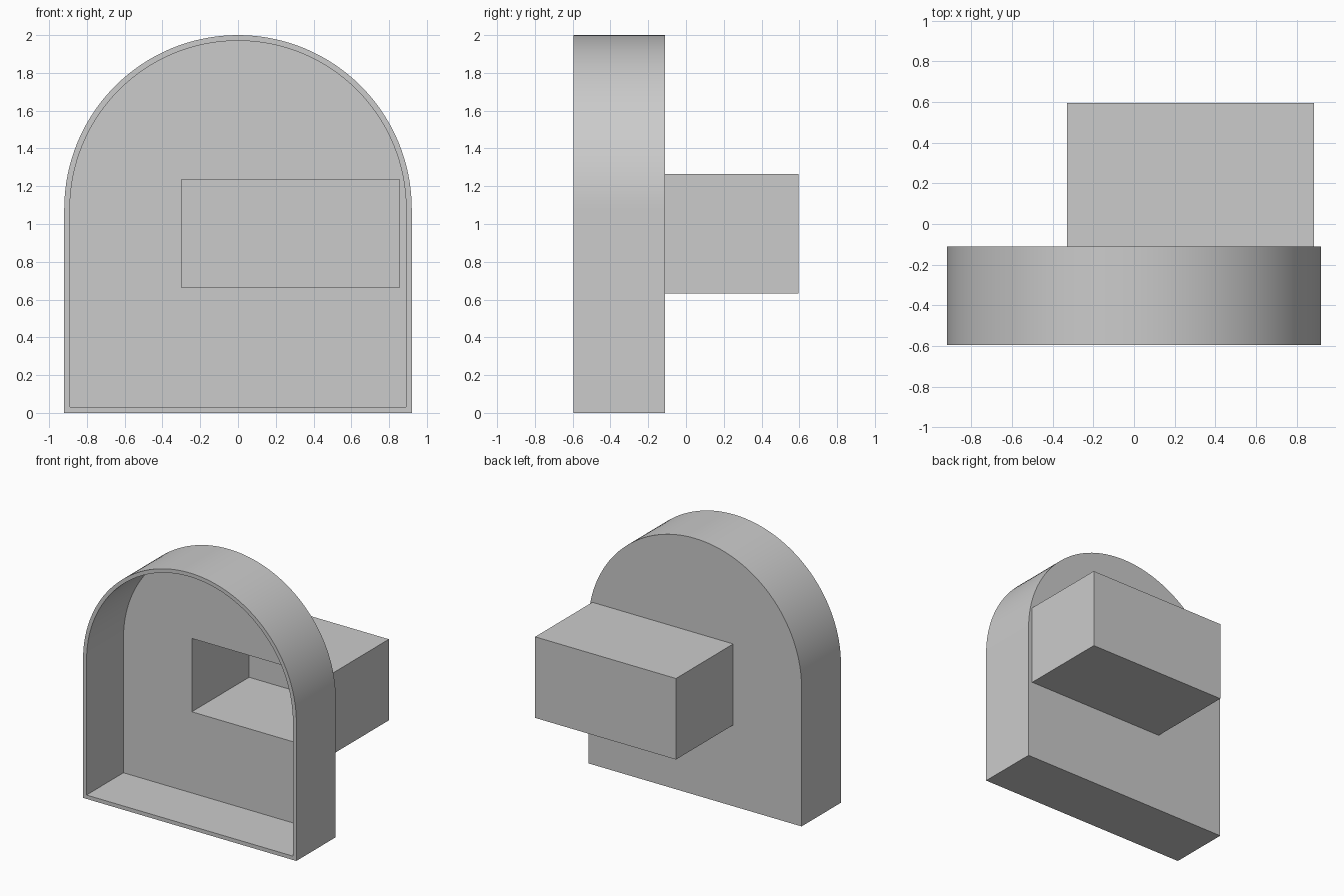
import bpy, bmesh, math

cube = bpy.data.objects.get("Cube")
if cube:
    bpy.data.objects.remove(cube, do_unlink=True)

WALL = 0.03
FRONT, BACK, REAR = -0.595, -0.11, 0.595
HALF, SPRING = 0.92, 1.08

grey = bpy.data.materials.new("light_grey")
grey.use_nodes = True
grey.diffuse_color = (0.6, 0.6, 0.6, 1)
grey.node_tree.nodes["Principled BSDF"].inputs["Base Color"].default_value = (0.6, 0.6, 0.6, 1)


def prism(name, outline, y0, y1):
    """Extrude an x-z outline from y0 to y1."""
    bm = bmesh.new()
    face = bm.faces.new([bm.verts.new((x, y0, z)) for x, z in outline])
    moved = bmesh.ops.extrude_face_region(bm, geom=[face])["geom"]
    verts = [g for g in moved if isinstance(g, bmesh.types.BMVert)]
    bmesh.ops.translate(bm, verts=verts, vec=(0, y1 - y0, 0))
    bmesh.ops.recalc_face_normals(bm, faces=bm.faces)
    mesh = bpy.data.meshes.new(name)
    bm.to_mesh(mesh)
    bm.free()
    mesh.materials.append(grey)
    obj = bpy.data.objects.new(name, mesh)
    bpy.context.collection.objects.link(obj)
    return obj


def arch(inset, steps=64):
    r = HALF - inset
    curve = [(r * math.cos(math.pi * i / steps), SPRING + r * math.sin(math.pi * i / steps))
             for i in range(steps + 1)]
    return [(r, inset)] + curve + [(-r, inset)]


def rectangle(inset):
    x0, x1, z0, z1 = -0.33 + inset, 0.885 - inset, 0.633 + inset, 1.265 - inset
    return [(x0, z0), (x1, z0), (x1, z1), (x0, z1)]


def combine(target, tool, operation):
    mod = target.modifiers.new(operation.lower(), "BOOLEAN")
    mod.operation, mod.solver, mod.object = operation, "EXACT", tool
    tool.hide_render = True
    bpy.ops.object.select_all(action="DESELECT")
    bpy.context.view_layer.objects.active = target
    target.select_set(True)
    bpy.ops.object.modifier_apply(modifier=mod.name)
    bpy.data.objects.remove(tool, do_unlink=True)


# Arched tray with a rear box, hollowed from the front
housing = prism("arched_housing", arch(0), FRONT, BACK)
combine(housing, prism("rear_box", rectangle(0), BACK - WALL / 2, REAR), "UNION")
combine(housing, prism("tray_cutter", arch(WALL), FRONT - 0.1, BACK - WALL), "DIFFERENCE")
combine(housing, prism("box_cutter", rectangle(WALL), BACK - 0.1, REAR - WALL), "DIFFERENCE")

# Smooth arch, sharp edges
bpy.ops.object.shade_smooth_by_angle(angle=math.radians(30))
